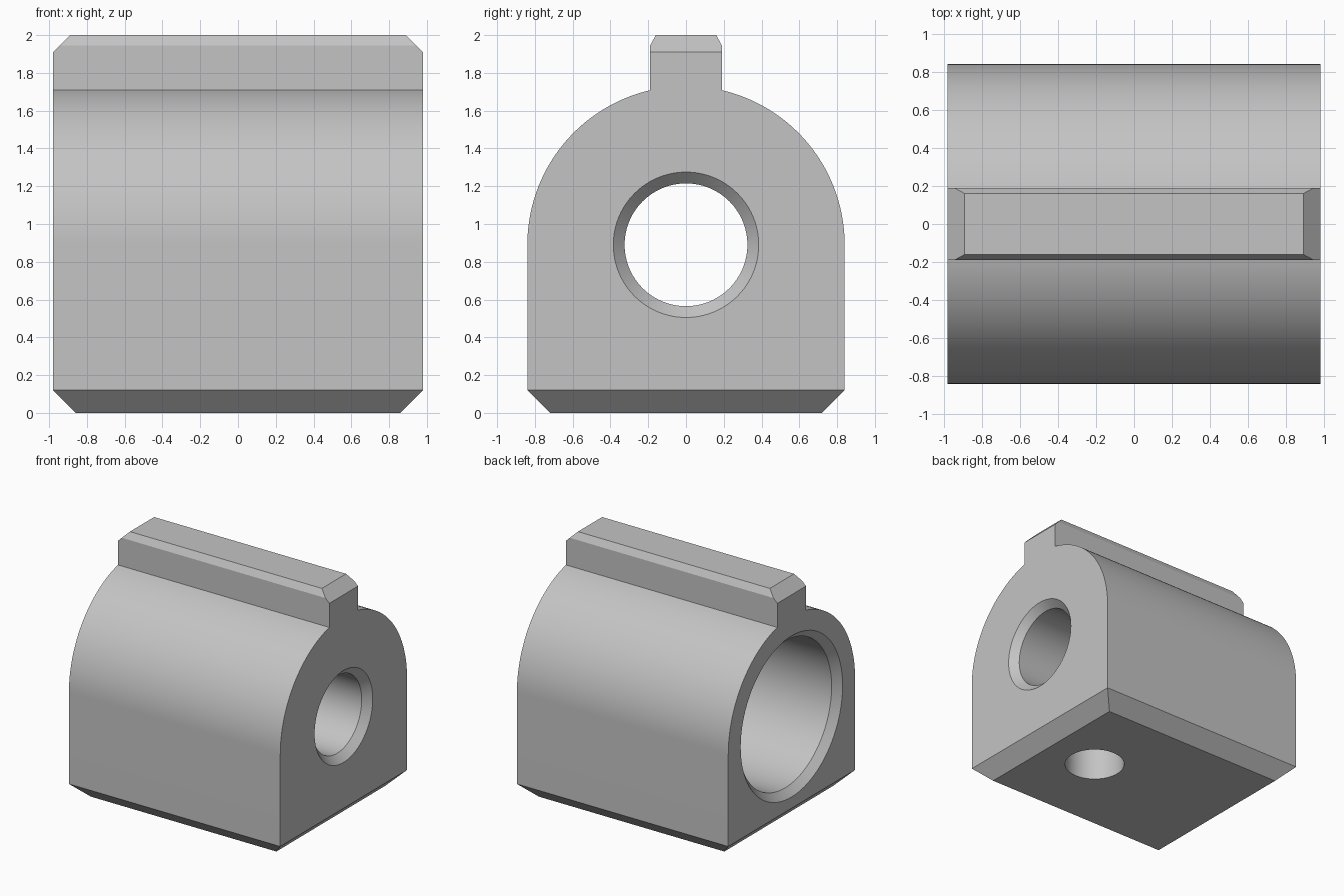
import bpy, bmesh, math
from mathutils import Vector

cube = bpy.data.objects.get("Cube")
if cube:
    bpy.data.objects.remove(cube, do_unlink=True)

HX, HY = 0.98, 0.84        # half length and half width
AXIS_Z = 0.89              # height of the bore axis
RAIL = 0.19                # half width of the top rail

grey = bpy.data.materials.new("light grey")
grey.use_nodes = True
colour = (0.55, 0.55, 0.55, 1)
grey.diffuse_color = colour
grey.node_tree.nodes["Principled BSDF"].inputs["Base Color"].default_value = colour


def make_object(name, bm):
    bmesh.ops.recalc_face_normals(bm, faces=bm.faces[:])
    mesh = bpy.data.meshes.new(name)
    bm.to_mesh(mesh)
    bm.free()
    mesh.materials.append(grey)
    obj = bpy.data.objects.new(name, mesh)
    bpy.context.collection.objects.link(obj)
    return obj


def revolve(name, profile, axis, centre, steps=96):
    """Closed solid turned from (distance along axis, radius) points."""
    bm = bmesh.new()
    turn = Vector(axis).to_track_quat('Z', 'Y')
    rings = []
    for d, r in profile:
        angles = [2 * math.pi * i / steps for i in range(steps)]
        rings.append([bm.verts.new(turn @ Vector((r * math.cos(a), r * math.sin(a), d))
                                   + Vector(centre)) for a in angles])
    for a, b in zip(rings, rings[1:]):
        for i in range(steps):
            j = (i + 1) % steps
            bm.faces.new((a[i], a[j], b[j], b[i]))
    bm.faces.new(rings[0])
    bm.faces.new(rings[-1])
    return make_object(name, bm)


# Cross-section: round-topped block with a chamfered rail
start = math.asin(RAIL / HY)
half = [(RAIL - 0.03, 2.0), (RAIL, 1.945)]
for i in range(33):
    a = start + (math.pi / 2 - start) * i / 32
    half.append((HY * math.sin(a), AXIS_Z + HY * math.cos(a)))
half.append((HY, 0))
section = half + [(-y, z) for y, z in reversed(half)]

bm = bmesh.new()
face = bm.faces.new([bm.verts.new((-HX, y, z)) for y, z in section])
out = bmesh.ops.extrude_face_region(bm, geom=[face])
bmesh.ops.translate(bm, vec=(2 * HX, 0, 0),
                    verts=[v for v in out["geom"] if isinstance(v, bmesh.types.BMVert)])

# Chamfers: four around the base, two on the rail ends
cuts = []
for s in (-1, 1):
    cuts.append(((s * HX, 0, 0.12), (s, 0, -1)))
    cuts.append(((0, s * HY, 0.12), (0, s, -1)))
    cuts.append(((s * HX, 0, 1.91), (s, 0, 1)))
for point, normal in cuts:
    res = bmesh.ops.bisect_plane(bm, geom=bm.verts[:] + bm.edges[:] + bm.faces[:],
                                 plane_co=point, plane_no=normal, clear_outer=True)
    rim = [e for e in res["geom_cut"] if isinstance(e, bmesh.types.BMEdge)]
    bmesh.ops.contextual_create(bm, geom=rim)
body = make_object("rail_block", bm)

# Holes: wide bore on one end, narrow through hole, and a cross hole below
wide_bore = revolve("wide_bore_cutter",
                    [(-0.1, 0.775), (0.06, 0.615), (1.1, 0.615)],
                    (1, 0, 0), (-HX, 0, AXIS_Z))
narrow_bore = revolve("narrow_bore_cutter",
                      [(-0.1, 0.485), (0.06, 0.325), (1.2, 0.325)],
                      (-1, 0, 0), (HX, 0, AXIS_Z))
cross_hole = revolve("cross_hole_cutter", [(-0.1, 0.235), (AXIS_Z - 0.1, 0.235)],
                     (0, 0, 1), (0.41, 0, 0), 64)

bpy.context.view_layer.objects.active = body
body.select_set(True)
for cutter in (wide_bore, narrow_bore, cross_hole):
    cutter.hide_render = True
    mod = body.modifiers.new("hole", 'BOOLEAN')
    mod.operation = 'DIFFERENCE'
    mod.solver = 'EXACT'
    mod.object = cutter
    bpy.ops.object.modifier_apply(modifier=mod.name)
    bpy.data.objects.remove(cutter, do_unlink=True)

bpy.ops.object.shade_smooth_by_angle(angle=math.radians(20))
